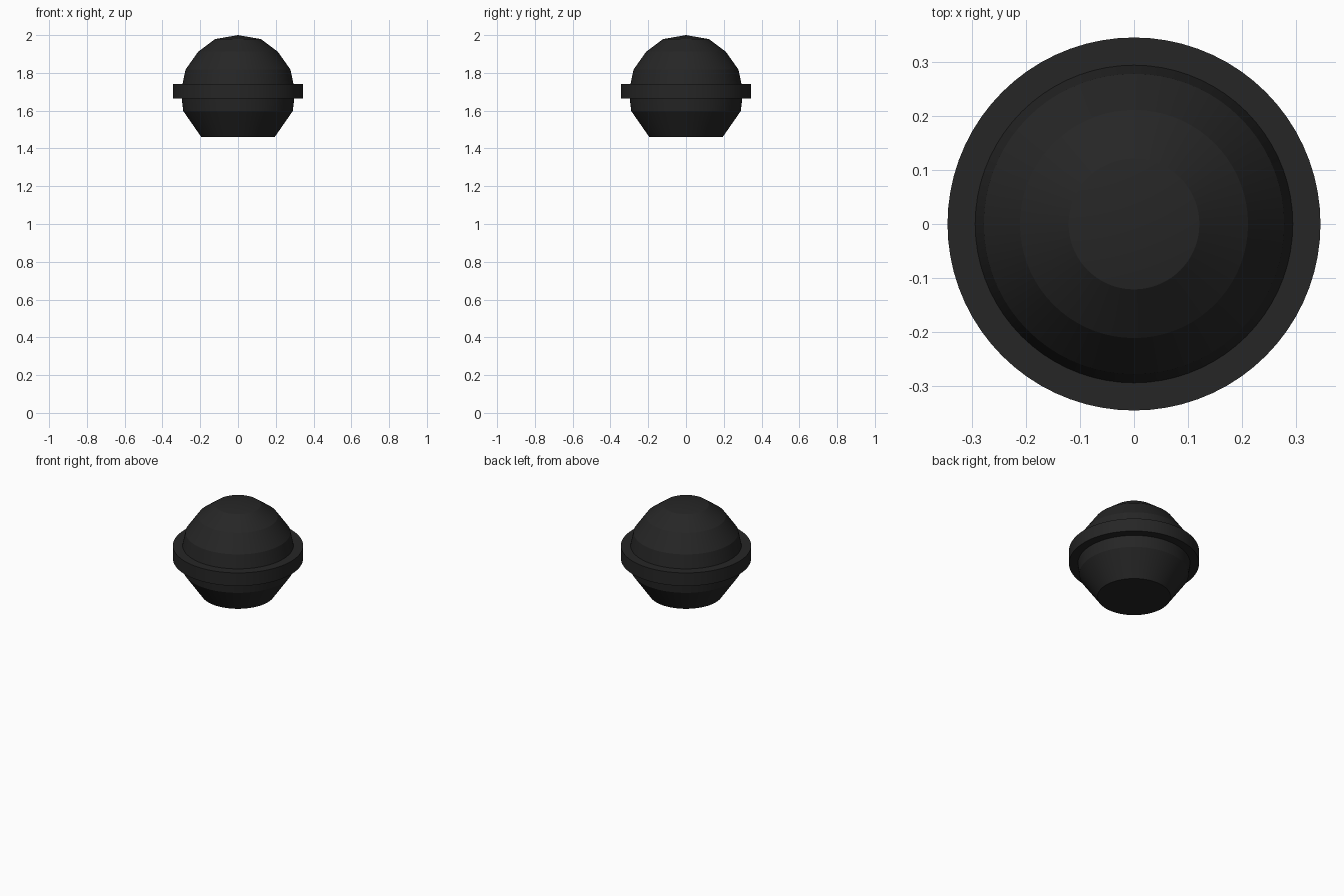
import bpy, bmesh, math

if "Cube" in bpy.data.objects:
    bpy.data.objects.remove(bpy.data.objects["Cube"])

SEGMENTS = 72

black = bpy.data.materials.new("soft black")
black.diffuse_color = (0.019, 0.019, 0.019, 1)
black.use_nodes = True
black.node_tree.nodes["Principled BSDF"].inputs["Base Color"].default_value = black.diffuse_color


def lathe(name, profile, closed=False):
    """Spin an (r, z) profile around the z axis; round around, faceted in height."""
    bm = bmesh.new()
    verts = [bm.verts.new((r, 0, z)) for r, z in profile]
    edges = [bm.edges.new(p) for p in zip(verts, verts[1:])]
    if closed:
        edges.append(bm.edges.new((verts[-1], verts[0])))
    bmesh.ops.spin(bm, geom=verts + edges, cent=(0, 0, 0), axis=(0, 0, 1),
                   angle=2 * math.pi, steps=SEGMENTS, use_duplicate=False)
    bmesh.ops.remove_doubles(bm, verts=bm.verts, dist=1e-4)
    bmesh.ops.recalc_face_normals(bm, faces=bm.faces)
    mesh = bpy.data.meshes.new(name)
    bm.to_mesh(mesh)
    bm.free()
    mesh.materials.append(black)
    obj = bpy.data.objects.new(name, mesh)
    bpy.context.collection.objects.link(obj)
    bpy.ops.object.select_all(action='DESELECT')
    obj.select_set(True)
    bpy.context.view_layer.objects.active = obj
    bpy.ops.object.shade_smooth_by_angle(angle=math.radians(9))
    return obj


# Rounded head: stepped dome above, tapering to a flat base
lathe("head", [(0, 2.0), (0.121, 1.979), (0.211, 1.912), (0.278, 1.817),
               (0.302, 1.70), (0.290, 1.598), (0.194, 1.46), (0, 1.46)])

# Flat band around the widest part of the head
lathe("collar_band", [(0.29, 1.74), (0.345, 1.74), (0.345, 1.664), (0.29, 1.664)],
      closed=True)
